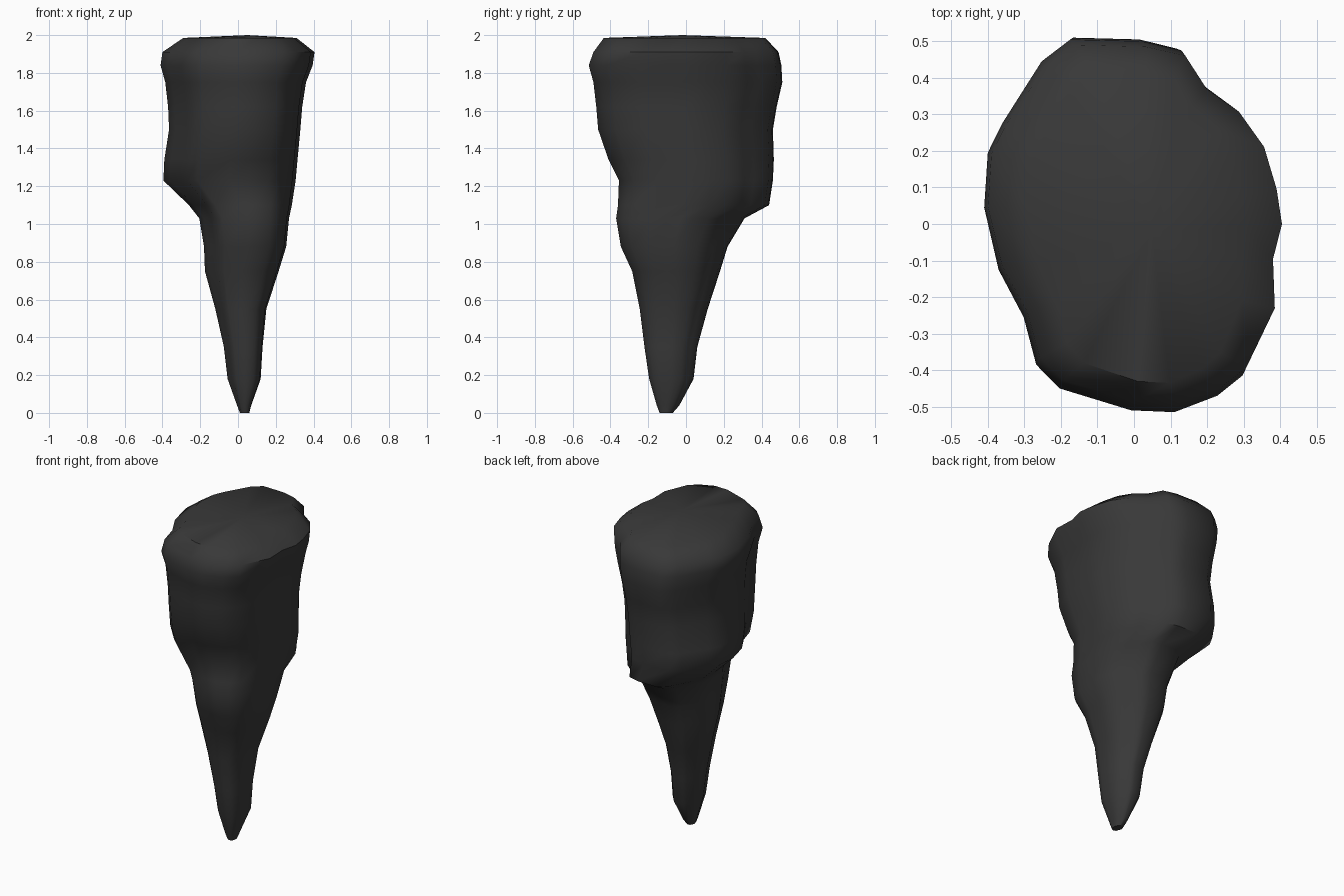
import bpy, bmesh, math

# Plan outline of the rock, seen from above (counter-clockwise)
OUTLINE = [(-0.17, 0.51), (-0.25, 0.45), (-0.36, 0.28), (-0.40, 0.20), (-0.41, 0.05),
           (-0.37, -0.12), (-0.30, -0.25), (-0.265, -0.38), (-0.20, -0.445), (0.0, -0.505),
           (0.12, -0.51), (0.24, -0.465), (0.31, -0.41), (0.39, -0.24), (0.385, -0.10),
           (0.41, 0.0), (0.395, 0.10), (0.36, 0.22), (0.29, 0.32), (0.20, 0.385),
           (0.14, 0.48), (0.03, 0.505)]

# Levels: z, x min, x max, y min, y max
LEVELS = [(0.00, 0.01, 0.06, -0.14, -0.07),
          (0.04, -0.005, 0.07, -0.155, -0.035),
          (0.18, -0.055, 0.12, -0.195, 0.04),
          (0.35, -0.075, 0.13, -0.22, 0.06),
          (0.55, -0.12, 0.15, -0.245, 0.115),
          (0.75, -0.175, 0.215, -0.285, 0.18),
          (0.88, -0.18, 0.255, -0.345, 0.22),
          (1.03, -0.205, 0.27, -0.37, 0.31),
          (1.10, -0.26, 0.285, -0.36, 0.44),
          (1.23, -0.395, 0.305, -0.355, 0.46),
          (1.34, -0.39, 0.315, -0.41, 0.465),
          (1.50, -0.365, 0.33, -0.465, 0.46),
          (1.62, -0.37, 0.34, -0.475, 0.48),
          (1.75, -0.385, 0.36, -0.49, 0.51),
          (1.84, -0.41, 0.395, -0.515, 0.505),
          (1.91, -0.40, 0.405, -0.49, 0.49),
          (1.985, -0.29, 0.31, -0.435, 0.42)]

mat = bpy.data.materials.new("dark charcoal rock")
mat.diffuse_color = (0.04, 0.04, 0.04, 1)

# Tapering rock spike: the outline fitted to each level and bridged
bm = bmesh.new()
rings = []
for z, x0, x1, y0, y1 in LEVELS:
    cx, cy = (x0 + x1) / 2, (y0 + y1) / 2
    sx, sy = (x1 - x0) / 0.82, (y1 - y0) / 1.02
    rings.append([bm.verts.new((cx + x * sx, cy + y * sy, z)) for x, y in OUTLINE])
n = len(OUTLINE)
for low, high in zip(rings, rings[1:]):
    for i in range(n):
        j = (i + 1) % n
        bm.faces.new((low[i], low[j], high[j], high[i]))

# Blunt tip and flat top
bm.faces.new(rings[0][::-1])
crown = bm.verts.new((0.05, -0.02, 2.0))
for i in range(n):
    bm.faces.new((rings[-1][i], rings[-1][(i + 1) % n], crown))

bmesh.ops.recalc_face_normals(bm, faces=bm.faces[:])
mesh = bpy.data.meshes.new("rock_spike")
bm.to_mesh(mesh)
bm.free()
mesh.materials.append(mat)
rock = bpy.data.objects.new("rock_spike", mesh)
bpy.context.collection.objects.link(rock)

bpy.context.view_layer.objects.active = rock
rock.select_set(True)
bpy.ops.object.shade_smooth_by_angle(angle=math.radians(50))
